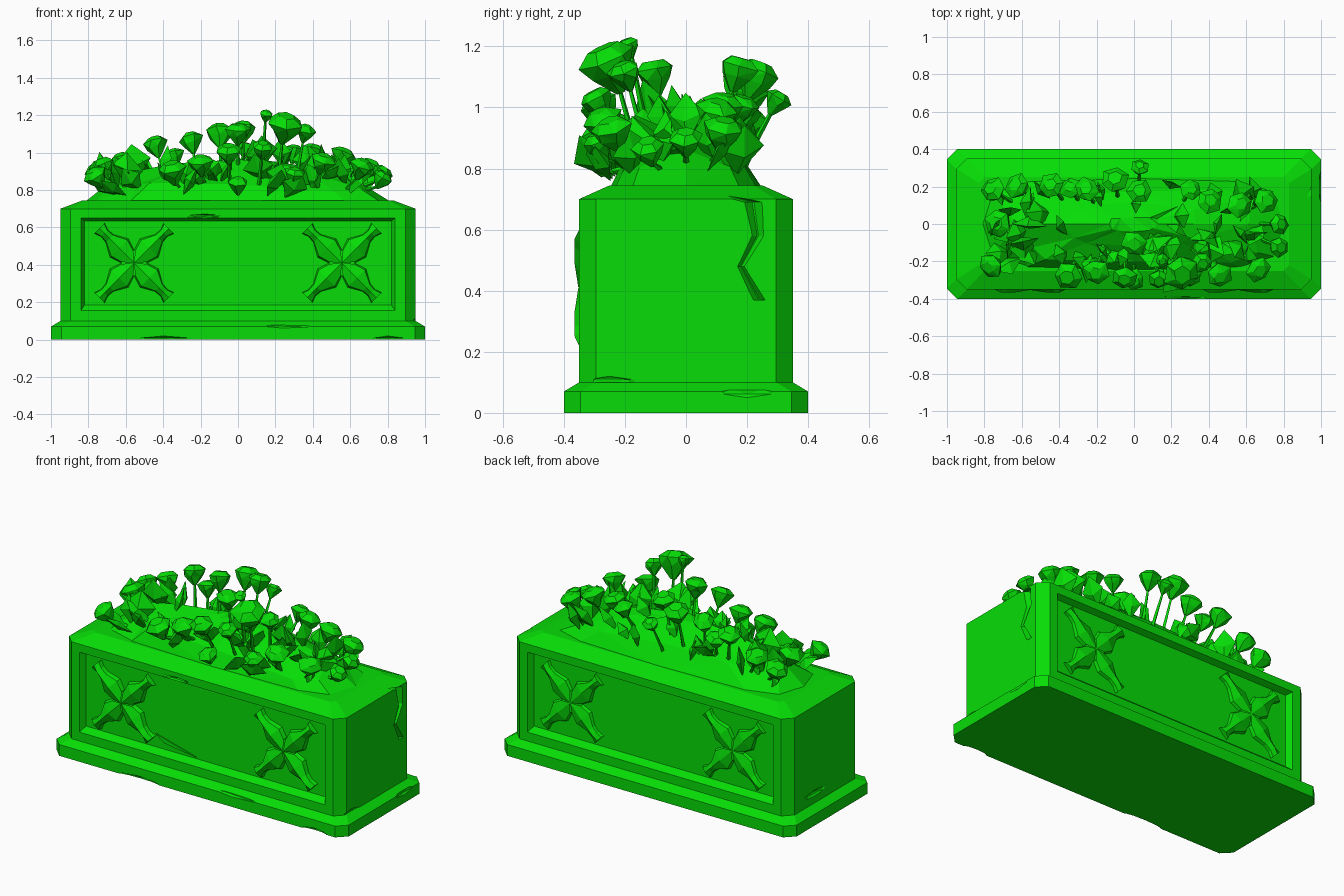
import bpy, bmesh, math, random
from mathutils import Vector, Matrix

random.seed(7)
if "Cube" in bpy.data.objects:
    bpy.data.objects.remove(bpy.data.objects["Cube"])

green = bpy.data.materials.new("bright green")
green.use_nodes = True
COLOUR = (0.002, 0.72, 0.002, 1)
green.diffuse_color = COLOUR
green.node_tree.nodes["Principled BSDF"].inputs["Base Color"].default_value = COLOUR


def finish(name, bm):
    """Turn a bmesh into a flat shaded object."""
    bmesh.ops.recalc_face_normals(bm, faces=bm.faces[:])
    mesh = bpy.data.meshes.new(name)
    bm.to_mesh(mesh)
    bm.free()
    mesh.materials.append(green)
    obj = bpy.data.objects.new(name, mesh)
    bpy.context.collection.objects.link(obj)
    return obj


def loft(bm, loops):
    """Skin a stack of equal point loops and cap both ends."""
    rings = [[bm.verts.new(p) for p in loop] for loop in loops]
    for a, b in zip(rings, rings[1:]):
        for i in range(len(a)):
            j = (i + 1) % len(a)
            bm.faces.new((a[i], a[j], b[j], b[i]))
    bm.faces.new(rings[0][::-1])
    bm.faces.new(rings[-1])


def chamfered(x, y, z, c):
    """Rectangle with cut corners."""
    pts = [(x, y - c), (x - c, y), (c - x, y), (-x, y - c)]
    return [(a, b, z) for a, b in pts] + [(-a, -b, z) for a, b in pts]


def cut(obj, bm):
    """Subtract a bmesh volume from an object."""
    cutter = finish("cutter", bm)
    cutter.hide_render = True
    mod = obj.modifiers.new("cut", "BOOLEAN")
    mod.operation, mod.solver, mod.object = "DIFFERENCE", "EXACT", cutter
    bpy.context.view_layer.objects.active = obj
    bpy.ops.object.modifier_apply(modifier=mod.name)
    bpy.data.objects.remove(cutter)


def chip(obj, loc, size, turn=0.0):
    """Knock a faceted sliver out of an edge."""
    bm = bmesh.new()
    m = Matrix.Translation(loc) @ Matrix.Rotation(turn, 4, "Y") @ Matrix.Diagonal((*size, 1))
    bmesh.ops.create_icosphere(bm, subdivisions=1, radius=1, matrix=m)
    cut(obj, bm)


# Plinth
bm = bmesh.new()
loft(bm, [chamfered(1, .4, 0, .055), chamfered(1, .4, .07, .055), chamfered(.95, .35, .1, .055)])
plinth = finish("plinth", bm)
chip(plinth, (.24, -.4, .08), (.19, .015, .018), .03)
chip(plinth, (-.4, -.4, 0), (.16, .02, .02))
chip(plinth, (1, .2, .07), (.012, .1, .02))
chip(plinth, (.8, -.4, 0), (.1, .02, .02))

# Trough body with sloping rim
bm = bmesh.new()
loft(bm, [chamfered(.95, .35, .09, .055), chamfered(.95, .35, .7, .055),
          chamfered(.83, .25, .745, .03)])
body = finish("trough_body", bm)

# Recessed panels, front and back
for s in (-1, 1):
    bm = bmesh.new()
    loops = []
    for x, lo, hi, y in ((.82, .185, .635, .315), (.84, .155, .65, .35), (.84, .155, .65, .4)):
        loops.append([(-x, s * y, lo), (x, s * y, lo), (x, s * y, hi), (-x, s * y, hi)])
    loft(bm, loops)
    cut(body, bm)

# Zigzag crack with a sharp bottom at one end, and worn edges
crack = [(.1, .72, .02), (.22, .69, .03), (.235, .58, .02), (.18, .48, .012), (.24, .37, .02)]
bm = bmesh.new()
loft(bm, [[(x, y - w * k, z) for y, z, w in crack] + [(x, y + w * k, z) for y, z, w in reversed(crack)]
          for x, k in ((.925, .1), (.955, 1.1))])
cut(body, bm)
chip(body, (-.18, -.35, .66), (.1, .02, .012))
chip(body, (.95, -.25, .1), (.012, .1, .02))
chip(body, (-.95, .1, .16), (.012, .12, .02), .1)

# Wedge left on the panel floor
bm = bmesh.new()
loft(bm, [[(-.34, y, .27), (-.06, y, .195), (-.28, y, .225)] for y in (-.31, -.322)])
finish("panel_splinter", bm)

# Four armed ornaments: barbed, ridged arm repeated around a centre
ARM = [(.05, .05), (.113, .071), (.185, .03), (.225, .026), (.262, .04)]


def ornament(name, cx, side, rise):
    bm = bmesh.new()
    for k in range(4):
        ang = math.pi / 4 + k * math.pi / 2

        def put(u, v, depth):
            return bm.verts.new((cx + u * math.cos(ang) - v * math.sin(ang), side * depth,
                                 .41 + u * math.sin(ang) + v * math.cos(ang)))
        ends = []
        ridge = [put(u if i else 0, 0, .315 + rise * (1 if 0 < i < 4 else .75))
                 for i, (u, v) in enumerate(ARM)]
        for s in (-1, 1):
            low = [put(u, s * v, .312) for u, v in ARM]
            top = [put(u, s * v * .85, .315 + rise * .5) for u, v in ARM]
            for i in range(len(ARM) - 1):
                bm.faces.new((low[i], low[i + 1], top[i + 1], top[i]))
                bm.faces.new((top[i], top[i + 1], ridge[i + 1], ridge[i]))
            ends.append((low[-1], top[-1]))
            # Close the step between neighbouring arms
            hub = put(ARM[0][0], 0, .315 + rise * .5)
            bm.faces.new((top[0], hub, ridge[0]))
        bm.faces.new((ends[0][0], ends[0][1], ridge[-1], ends[1][1], ends[1][0]))
    bmesh.ops.remove_doubles(bm, verts=bm.verts[:], dist=.0005)
    finish(name, bm)


for side, word, rise in ((-1, "front", .05), (1, "back", .035)):
    ornament(word + "_ornament_right", -.555, side, rise)
    ornament(word + "_ornament_left", .555, side, rise)


# Mound of planting
def height(x, y):
    return .745 + .21 * max(0, 1 - (x / .9) ** 2) * max(0, 1 - abs(y) / .3)


bm = bmesh.new()
COUNT = 12
loops = []
for r in (1, .8, .45, .15):
    loop = []
    for i in range(COUNT):
        a = math.tau * i / COUNT
        c, s = math.cos(a), math.sin(a)
        wob = 1 if r == 1 else random.uniform(.85, 1.12)
        x = .82 * r * wob * math.copysign(abs(c) ** .5, c)
        y = .25 * r * wob * math.copysign(abs(s) ** .5, s)
        z = .735 if r == 1 else height(x, y) + random.uniform(0, .04)
        loop.append((x, y, z))
    loops.append(loop)
loft(bm, loops)
bmesh.ops.triangulate(bm, faces=bm.faces[:])
finish("planting_mound", bm)


def aim(start, direction):
    return Matrix.Translation(start) @ Vector(direction).to_track_quat("Z", "Y").to_matrix().to_4x4()


# Folded pointed leaves
def leaf(bm, start, direction, length, width):
    m = aim(start, direction) @ Matrix.Rotation(random.uniform(-.6, .6), 4, "Z")
    root, tip = bm.verts.new(m @ Vector((0, 0, 0))), bm.verts.new(m @ Vector((0, width * .2, length)))
    mid = [bm.verts.new(m @ Vector(p)) for p in
           ((-width, 0, length * .55), (0, width * .5, length * .5),
            (width, 0, length * .6), (0, -width * .3, length * .45))]
    for i in range(4):
        a, b = mid[i], mid[(i + 1) % 4]
        bm.faces.new((root, a, b))
        bm.faces.new((tip, b, a))


# Leaf beds: x range, y range, number, largest size
BEDS = [(-.7, -.4, -.2, .17, 18, .22), (-.35, .1, -.24, -.12, 8, .18),
        (.1, .7, -.25, -.08, 16, .2), (.35, .7, -.05, .17, 12, .2),
        (-.3, .3, .1, .2, 7, .16), (.05, .3, -.1, .05, 4, .22)]
bm = bmesh.new()
for x0, x1, y0, y1, number, big in BEDS:
    for i in range(number):
        x, y = random.uniform(x0, x1), random.uniform(y0, y1)
        out = (x * .5 + random.uniform(-.5, .5), y * 1.2 + random.uniform(-.3, .3), random.uniform(.35, .8))
        size = random.uniform(.7, 1) * big
        leaf(bm, (x, y, height(x, y) - .02), out, size, size * random.uniform(.32, .48))
finish("leaves", bm)


# Faceted flower heads on thin stems: x, y, z, radius
FLOWERS = [
    (.25, -.25, 1.14, .1), (.15, -.19, 1.2, .04), (.36, -.2, 1.11, .06), (0, -.1, 1.11, .07),
    (.03, .17, 1.12, .07), (-.1, .23, 1.1, .08), (.03, .3, 1.02, .05), (-.25, .18, 1.06, .07),
    (-.44, .2, 1.04, .07), (-.34, .19, .98, .06), (-.62, .2, .95, .07), (-.75, .18, .9, .07),
    (-.76, -.22, .87, .07), (-.72, 0, .92, .08), (.3, .18, 1, .06), (.4, .12, 1, .07),
    (.56, .1, .98, .07), (.7, .12, .92, .07), (.77, 0, .89, .06), (.77, -.12, .86, .06),
    (.66, -.24, .92, .07), (0, -.29, .83, .06), (.3, -.28, .88, .06), (.45, -.27, .95, .07),
    (-.2, -.25, .94, .07), (-.35, -.27, .9, .08), (-.05, -.28, 1, .07), (.13, -.29, 1.02, .06),
]
heads, stems = bmesh.new(), bmesh.new()
for x, y, z, r in FLOWERS:
    foot = Vector((x * .85, y * .6, height(x * .85, y * .6) - .03))
    lean = Vector((x * .5, y * 1.2, .8 + random.uniform(-.2, .2)))
    m = aim((x, y, z), lean)
    rings = []
    for radius, h in ((.15, -1), (.75, -.25), (1, .25), (.5, .62)):
        spin = random.uniform(0, .5)
        rings.append([m @ Vector((r * radius * math.cos(spin + math.tau * i / 6) * random.uniform(.85, 1.1),
                                  r * radius * math.sin(spin + math.tau * i / 6) * random.uniform(.85, 1.1),
                                  r * h)) for i in range(6)])
    loft(heads, rings)
    neck = m @ Vector((0, 0, -.8 * r))
    path = neck - foot
    bmesh.ops.create_cone(stems, cap_ends=True, segments=4, radius1=.012, radius2=.007,
                          depth=path.length, matrix=aim((foot + neck) / 2, path))
bmesh.ops.triangulate(heads, faces=heads.faces[:])
finish("flower_heads", heads)
finish("flower_stems", stems)
